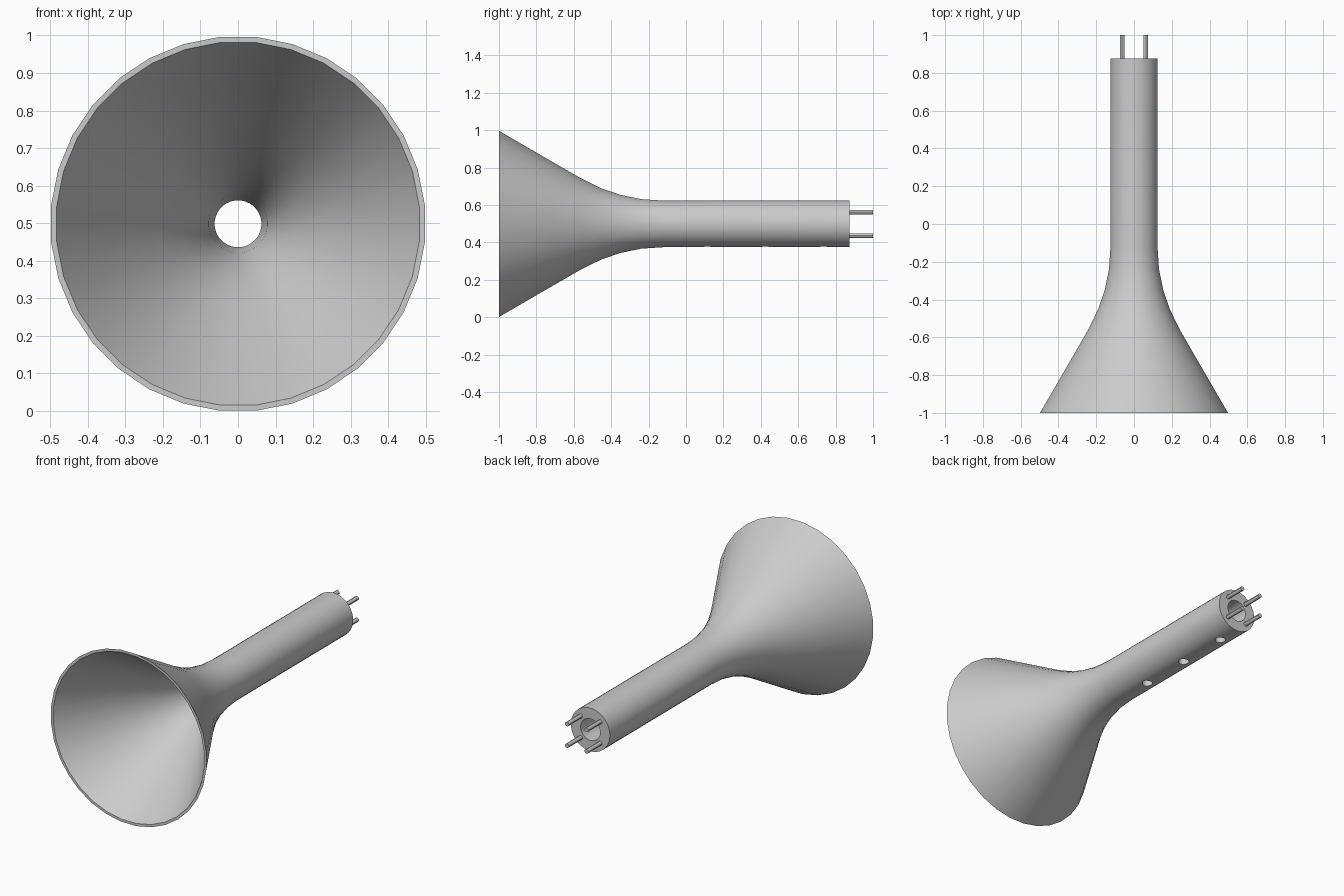
import bpy
import math
from mathutils import Matrix

cube = bpy.data.objects.get("Cube")
if cube:
    bpy.data.objects.remove(cube, do_unlink=True)

AXIS_Z = 0.4985
SIDES = 32
PIPE_END = 0.875

grey = bpy.data.materials.new("plain grey")
grey.use_nodes = True
colour = (0.6, 0.6, 0.6, 1)
grey.diffuse_color = colour
grey.node_tree.nodes["Principled BSDF"].inputs["Base Color"].default_value = colour


def lathe(name, profile):
    """Revolve a closed (y, radius) profile around the horizontal axis."""
    verts, faces = [], []
    n = len(profile)
    for s in range(SIDES):
        a = 2 * math.pi * (s + 0.5) / SIDES
        verts += [(r * math.cos(a), y, AXIS_Z + r * math.sin(a)) for y, r in profile]
        nxt = (s + 1) % SIDES
        for i in range(n):
            j = (i + 1) % n
            faces.append((s * n + i, s * n + j, nxt * n + j, nxt * n + i))
    mesh = bpy.data.meshes.new(name)
    mesh.from_pydata(verts, [], faces)
    ob = bpy.data.objects.new(name, mesh)
    bpy.context.collection.objects.link(ob)
    mesh.materials.append(grey)
    return ob


def smooth(ob):
    bpy.ops.object.select_all(action='DESELECT')
    ob.select_set(True)
    bpy.context.view_layer.objects.active = ob
    bpy.ops.object.shade_smooth_by_angle(angle=math.radians(30))


# Flared horn with a hollow tube: outer wall, then back along the bore
outer = [(-1, 0.5), (-0.7, 0.325), (-0.56, 0.244), (-0.45, 0.19), (-0.35, 0.156),
         (-0.24, 0.133), (-0.12, 0.125), (PIPE_END, 0.125)]
bore = [(PIPE_END, 0.0625), (-0.12, 0.0625), (-0.24, 0.078), (-0.35, 0.11),
        (-0.45, 0.153), (-0.56, 0.215), (-0.7, 0.302), (-1, 0.485)]
horn = lathe("horn", outer + bore)

# Three round finger holes through the underside of the tube
for i, y in enumerate((0.115, 0.425, 0.735)):
    bpy.ops.mesh.primitive_cylinder_add(vertices=16, radius=0.029, depth=0.2,
                                        location=(0, y, AXIS_Z - 0.12))
    cutter = bpy.context.object
    cutter.name = f"hole_cutter_{i + 1}"
    cutter.data.materials.append(grey)
    cutter.hide_render = True
    mod = horn.modifiers.new(f"hole_{i + 1}", 'BOOLEAN')
    mod.operation = 'DIFFERENCE'
    mod.solver = 'EXACT'
    mod.object = cutter
    bpy.context.view_layer.objects.active = horn
    bpy.ops.object.modifier_apply(modifier=mod.name)
    bpy.data.objects.remove(cutter, do_unlink=True)
smooth(horn)

# Four connecting pins standing out of the back end
for side, x in (("left", 0.0625), ("right", -0.0625)):
    for level, z in (("upper", 0.0625), ("lower", -0.0625)):
        bpy.ops.mesh.primitive_cylinder_add(vertices=12, radius=0.0125, depth=1.005 - PIPE_END)
        pin = bpy.context.object
        pin.name = f"{level}_{side}_pin"
        pin.data.transform(Matrix.Rotation(math.pi / 2, 4, 'X'))
        pin.location = (x, (0.995 + PIPE_END) / 2, AXIS_Z + z)
        pin.data.materials.append(grey)
        smooth(pin)
